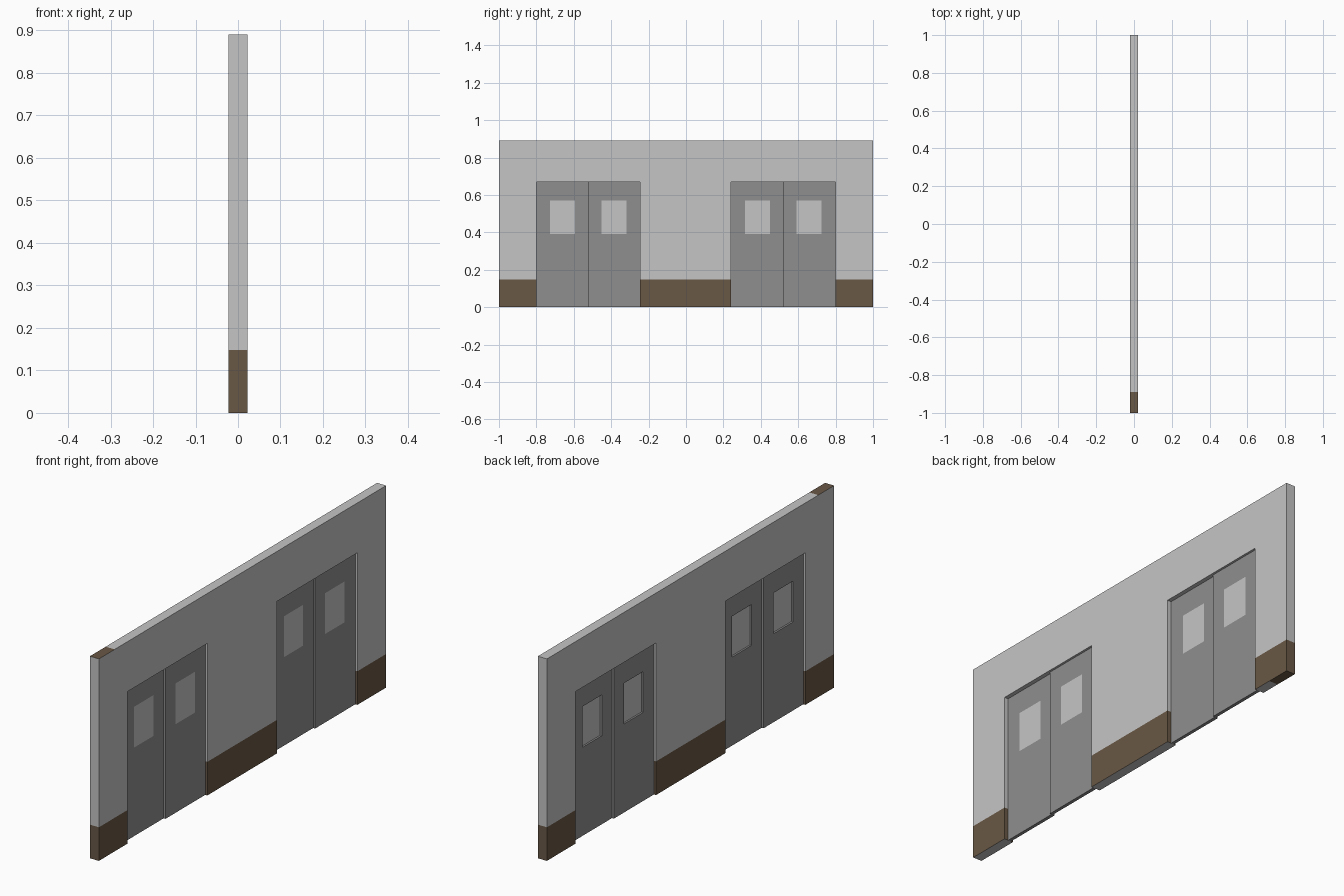
import bpy, bmesh
from mathutils import Vector

if "Cube" in bpy.data.objects:
    bpy.data.objects.remove(bpy.data.objects["Cube"])

X = 0.022          # half wall thickness
H = 0.89           # wall height
BASE = 0.148       # height of the brown base band
DOOR_H = 0.67
DOORS = [(-0.80, -0.245), (0.24, 0.80)]


def material(name, rgb):
    m = bpy.data.materials.new(name)
    m.diffuse_color = (*rgb, 1)
    m.use_nodes = True
    m.node_tree.nodes["Principled BSDF"].inputs["Base Color"].default_value = m.diffuse_color
    return m


GREY = material("light grey", (0.56, 0.56, 0.56))
BROWN = material("brown", (0.143, 0.098, 0.061))
DARK = material("dark grey", (0.275, 0.275, 0.275))


def cut(bm, axis, value):
    no = Vector((0, 0, 0))
    no[axis] = 1
    bmesh.ops.bisect_plane(bm, geom=bm.verts[:] + bm.edges[:] + bm.faces[:],
                           plane_co=no * value, plane_no=no)


def finish(bm, name, mats):
    me = bpy.data.meshes.new(name)
    bm.to_mesh(me)
    bm.free()
    for m in mats:
        me.materials.append(m)
    ob = bpy.data.objects.new(name, me)
    bpy.context.collection.objects.link(ob)
    return ob


# Wall: outline with two door openings, extruded through its thickness
def build_wall():
    outline = [(-1, 0)]
    for a, b in DOORS:
        outline += [(a, 0), (a, DOOR_H), (b, DOOR_H), (b, 0)]
    outline += [(1, 0), (1, H), (-1, H)]
    bm = bmesh.new()
    face = bm.faces.new([bm.verts.new((-X, y, z)) for y, z in outline])
    ext = bmesh.ops.extrude_face_region(bm, geom=[face], use_keep_orig=True)
    moved = [g for g in ext["geom"] if isinstance(g, bmesh.types.BMVert)]
    bmesh.ops.translate(bm, verts=moved, vec=(2 * X, 0, 0))
    # split for the colour bands, and keep the pieces simple around the doors
    for y in (-0.89, 0.89, *DOORS[0], *DOORS[1]):
        cut(bm, 1, y)
    for z in (BASE, DOOR_H):
        cut(bm, 2, z)
    bmesh.ops.recalc_face_normals(bm, faces=bm.faces)
    bm.normal_update()
    for f in bm.faces:
        c, n = f.calc_center_median(), f.normal
        if n.z > 0.5:
            brown = c.y < -0.89          # brown end of the top
        elif n.z < -0.5:
            brown = c.z < 0.01 and c.y > 0.89
        else:
            brown = c.z < BASE
        f.material_index = int(brown)
    finish(bm, "wall", [GREY, BROWN])


# Door leaf: slab with a pane flush on +x and recessed on -x
def build_leaf(name, y0, y1, x0, x1, win_y, win_z=(0.39, 0.57)):
    bm = bmesh.new()
    bmesh.ops.create_cube(bm, size=1)
    for v in bm.verts:
        v.co = (x1 if v.co.x > 0 else x0,
                y1 if v.co.y > 0 else y0,
                DOOR_H if v.co.z > 0 else 0)
    for y in win_y:
        cut(bm, 1, y)
    for z in win_z:
        cut(bm, 2, z)
    bm.normal_update()
    panes = []
    for f in bm.faces:
        c = f.calc_center_median()
        if (abs(f.normal.x) > 0.5 and win_y[0] < c.y < win_y[1]
                and win_z[0] < c.z < win_z[1]):
            panes.append(f)
    back = [f for f in panes if f.normal.x < 0]
    for f in panes:
        if f not in back:
            f.material_index = 1
    new = bmesh.ops.extrude_discrete_faces(bm, faces=back)["faces"]
    for f in new:
        f.material_index = 1
        bmesh.ops.translate(bm, verts=f.verts[:], vec=(0.008, 0, 0))
    finish(bm, name, [DARK, GREY])


build_wall()

# Two staggered sliding leaves in each opening
for i, (a, b) in enumerate(DOORS):
    mid = (a + b) / 2
    tag = ("left", "right")[i]
    build_leaf(f"{tag}_door_leaf_a", a, mid, -0.012, 0.003, (mid - 0.205, mid - 0.07))
    build_leaf(f"{tag}_door_leaf_b", mid, b, -0.003, 0.012, (mid + 0.07, mid + 0.205))
